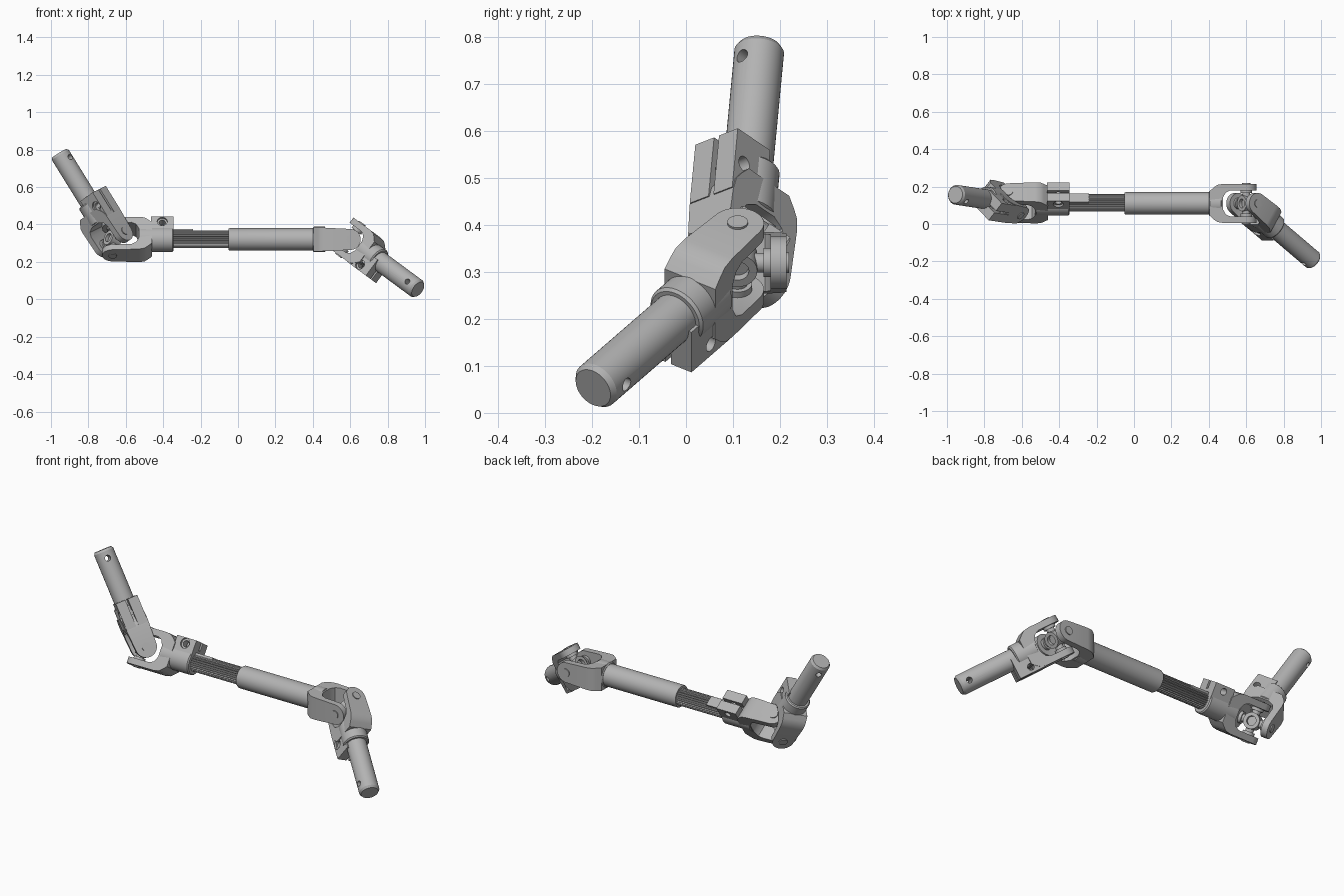
import bpy, bmesh, math
from mathutils import Matrix, Vector

old = bpy.data.objects.get("Cube")
if old:
    bpy.data.objects.remove(old, do_unlink=True)

steel = bpy.data.materials.new("grey steel")
steel.use_nodes = True
grey = (0.45, 0.45, 0.45, 1)
steel.diffuse_color = grey
steel.node_tree.nodes["Principled BSDF"].inputs["Base Color"].default_value = grey


def frame(origin, d, q):
    """Local x runs along the shaft, local y along the fork pin."""
    d = Vector(d).normalized()
    q = Vector(q)
    q = (q - d * q.dot(d)).normalized()
    m = Matrix((d, q, d.cross(q))).transposed().to_4x4()
    m.translation = origin
    return m


def finish(name, bm, m):
    bmesh.ops.recalc_face_normals(bm, faces=bm.faces)
    mesh = bpy.data.meshes.new(name)
    bm.to_mesh(mesh)
    bm.free()
    mesh.materials.append(steel)
    ob = bpy.data.objects.new(name, mesh)
    bpy.context.collection.objects.link(ob)
    ob.matrix_world = m
    return ob


def prism(name, m, outline, axis, lo, hi):
    """Extrude a 2D outline along a local axis (0, 1 or 2)."""
    bm = bmesh.new()

    def ring(t):
        verts = []
        for a, b in outline:
            co = [a, b]
            co.insert(axis, t)
            verts.append(bm.verts.new(co))
        return verts
    low, high = ring(lo), ring(hi)
    bm.faces.new(low)
    bm.faces.new(high)
    n = len(low)
    for i in range(n):
        j = (i + 1) % n
        bm.faces.new((low[i], low[j], high[j], high[i]))
    return finish(name, bm, m)


def circle(r, n=32, cx=0, cy=0):
    return [(cx + r * math.cos(2 * math.pi * i / n), cy + r * math.sin(2 * math.pi * i / n))
            for i in range(n)]


def rod(name, m, axis, r, lo, hi, cx=0, cy=0):
    return prism(name, m, circle(r, 32, cx, cy), axis, lo, hi)


def box(name, m, x0, x1, y0, y1, z):
    return prism(name, m, [(x0, y0), (x1, y0), (x1, y1), (x0, y1)], 2, -z, z)


def boolean(ob, cutter, operation):
    mod = ob.modifiers.new("cut", 'BOOLEAN')
    mod.operation = operation
    mod.solver = 'EXACT'
    mod.object = cutter
    cutter.hide_render = True
    bpy.context.view_layer.update()
    bpy.context.view_layer.objects.active = ob
    bpy.ops.object.modifier_apply(modifier=mod.name)
    bpy.data.objects.remove(cutter, do_unlink=True)


def lathe(name, m, profile, n=40):
    """Revolve (x, radius) points about local x."""
    bm = bmesh.new()
    rings = [[bm.verts.new((x, a, b)) for a, b in circle(r, n)] for x, r in profile]
    for r0, r1 in zip(rings, rings[1:]):
        for i in range(n):
            j = (i + 1) % n
            bm.faces.new((r0[i], r0[j], r1[j], r1[i]))
    bm.faces.new(rings[0])
    bm.faces.new(rings[-1])
    return finish(name, bm, m)


def fork(name, m, base, end):
    """U-shaped fork with rounded ears, collar and pin ends."""
    half = [(-0.07, 0.104), (base, 0.104), (base + 0.03, 0.099), (base + 0.048, 0.086),
            (base + 0.07, 0.066)]
    inner = [(base, 0.03), (base - 0.015, 0.058), (base - 0.04, 0.07), (-0.07, 0.07)]
    outline = half + [(x, -y) for x, y in reversed(half)]
    outline += [(x, -y) for x, y in reversed(inner)] + inner
    ob = prism(name, m, outline, 2, -0.1, 0.1)
    arc = [(0.056 * math.cos(math.radians(a)), 0.056 * math.sin(math.radians(a)))
           for a in range(90, 271, 10)]
    side = arc + [(base + 0.08, -0.066), (base + 0.08, 0.066)]
    boolean(ob, prism("side_cutter", m, [(x, z) for x, z in side], 1, -0.2, 0.2), 'INTERSECT')
    lathe(name + "_collar", m, [(base + 0.002, 0.05), (base + 0.01, 0.068), (end - 0.006, 0.068),
                                (end, 0.062)])
    for s in (-1, 1):
        rod(name + "_pin_cap", m, 1, 0.022, *sorted((s * 0.06, s * 0.109)))


def clamp(name, m, x0, x1, bore):
    """Split pinch block with a cross bolt hole and one counterbore."""
    ob = box(name, m, x0, x1, 0, 0.106, 0.06)
    mid = (x0 + x1) / 2
    boolean(ob, box("slit", m, x0 - 0.1, x1 + 0.1, 0.05, 0.2, 0.007), 'DIFFERENCE')
    boolean(ob, rod("bolt_hole", m, 2, 0.017, -0.2, 0.2, mid, 0.076), 'DIFFERENCE')
    lo, hi = sorted((bore * 0.048, bore * 0.2))
    boolean(ob, rod("counterbore", m, 2, 0.027, lo, hi, mid, 0.076), 'DIFFERENCE')


def cross(name, centre, q1, q2):
    """Four-armed joint spider with a hollow hub and bearing cups."""
    m = frame(centre, q1, q2)
    hub = rod(name + "_hub", m, 2, 0.042, -0.03, 0.03)
    boolean(hub, rod("hub_hole", m, 2, 0.024, 0.012, 0.1), 'DIFFERENCE')
    boolean(hub, rod("hub_hole", m, 2, 0.024, -0.1, -0.012), 'DIFFERENCE')
    for axis in (0, 1):
        for s in (-1, 1):
            rod(name + "_trunnion", m, axis, 0.021, *sorted((s * 0.034, s * 0.075)))
            rod(name + "_bearing_cup", m, axis, 0.031, *sorted((s * 0.055, s * 0.08)))


def end_shaft(name, m, length, hole_axis):
    ob = lathe(name, m, [(0.13, 0.053), (length - 0.012, 0.053), (length, 0.045)])
    at = length - 0.05
    cx, cy = (at, 0)
    boolean(ob, rod("cross_hole", m, hole_axis, 0.015, -0.1, 0.1, cx, cy), 'DIFFERENCE')


# Joint centres and pin directions
left_c, right_c = Vector((-0.67, 0.113, 0.32)), Vector((0.6, 0.11, 0.32))
left_dir = Vector((-0.955, 0.157, 0.78)) - left_c
right_dir = Vector((0.962, -0.198, 0.053)) - right_c
left_pin, left_mid_pin = Vector((0.62, -0.65, 0.43)), Vector((0, 0.56, 0.83))
right_pin, right_mid_pin = Vector((-0.594, 0, -0.805)), Vector((0, 1, 0))

left_outer = frame(left_c, left_dir, left_pin)
left_inner = frame(left_c, (1, 0, 0), left_mid_pin)
right_outer = frame(right_c, right_dir, right_pin)
right_inner = frame(right_c, (-1, 0, 0), right_mid_pin)

# Outer yokes, clamps and stub shafts
for side, m, d, axis in (("left", left_outer, left_dir, 2), ("right", right_outer, right_dir, 2)):
    fork(side + "_outer_yoke", m, 0.11, 0.235)
    clamp(side + "_outer_clamp", m, 0.115, 0.262, -1)
    end_shaft(side + "_stub_shaft", m, d.length, 1 if side == "left" else 2)

# Inner yokes
fork("left_inner_yoke", left_inner, 0.14, 0.325)
clamp("left_inner_clamp", left_inner, 0.205, 0.325, 1)
fork("right_inner_yoke", right_inner, 0.125, 0.2)

# Joint spiders
cross("left_cross", left_c, left_pin, left_mid_pin)
cross("right_cross", right_c, right_pin, right_mid_pin)

# Sleeve tube and splined shaft
lathe("sleeve_tube", right_inner, [(0.15, 0.067), (0.19, 0.06), (0.645, 0.06), (0.65, 0.057)])
teeth = 26
spline = []
for i in range(teeth * 4):
    r = 0.047 if i % 4 < 2 else 0.041
    a = 2 * math.pi * i / (teeth * 4)
    spline.append((r * math.cos(a), r * math.sin(a)))
prism("splined_shaft", left_inner, spline, 0, 0.2, 0.66)
box("spline_flat", left_inner, 0.3, 0.43, 0, 0.048, 0.028)

# Smooth round surfaces, keep edges crisp
bpy.ops.object.select_all(action='DESELECT')
for ob in bpy.context.scene.objects:
    if ob.type == 'MESH' and ob.data.materials and ob.data.materials[0] == steel:
        ob.select_set(True)
        bpy.context.view_layer.objects.active = ob
bpy.ops.object.shade_smooth_by_angle(angle=math.radians(30))
